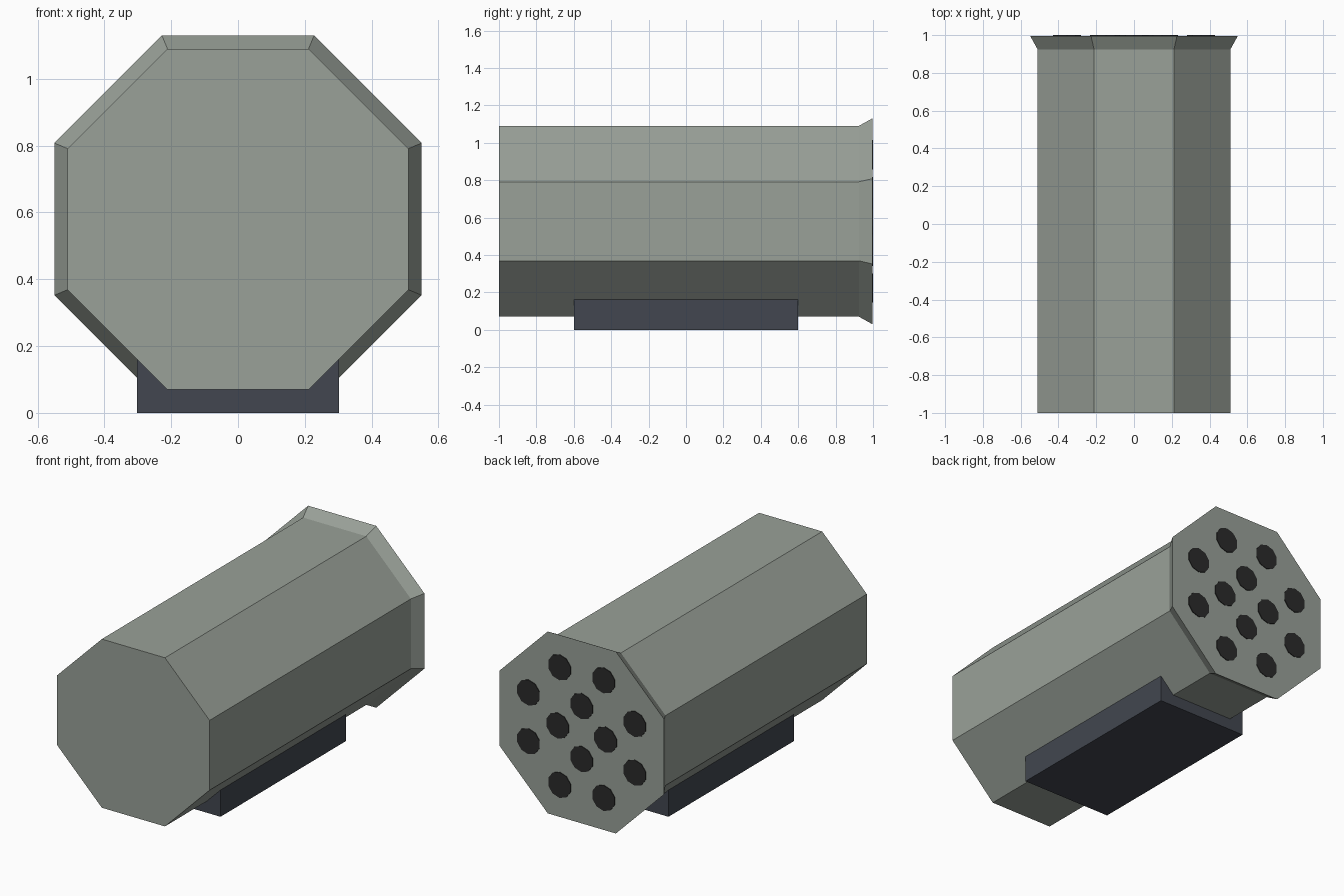
import bpy
import bmesh
from math import cos, sin, pi, radians

cube = bpy.data.objects.get("Cube")
if cube:
    bpy.data.objects.remove(cube, do_unlink=True)

AXIS_Z = 0.58   # height of the barrel axis
BACK = 0.996    # plane of the muzzle face


def material(name, rgb):
    mat = bpy.data.materials.new(name)
    mat.use_nodes = True
    mat.diffuse_color = (*rgb, 1)
    mat.node_tree.nodes["Principled BSDF"].inputs["Base Color"].default_value = (*rgb, 1)
    return mat


def loft(name, sides, stations, mat, cx=0, cz=AXIS_Z):
    """Closed prism along y; stations are (y, distance from axis to flat)."""
    bm = bmesh.new()
    rings = []
    for y, flat in stations:
        r = flat / cos(pi / sides)
        angles = [2 * pi * (i + 0.5) / sides for i in range(sides)]
        rings.append([bm.verts.new((cx + r * cos(a), y, cz + r * sin(a))) for a in angles])
    for a, b in zip(rings, rings[1:]):
        for i in range(sides):
            j = (i + 1) % sides
            bm.faces.new((a[i], a[j], b[j], b[i]))
    bm.faces.new(rings[0])
    bm.faces.new(rings[-1])
    bmesh.ops.recalc_face_normals(bm, faces=bm.faces)
    mesh = bpy.data.meshes.new(name)
    bm.to_mesh(mesh)
    bm.free()
    mesh.materials.append(mat)
    obj = bpy.data.objects.new(name, mesh)
    bpy.context.collection.objects.link(obj)
    return obj


grey_green = material("grey green paint", (0.32, 0.355, 0.315))
dark_slate = material("dark slate", (0.054, 0.062, 0.08))
black = material("tube black", (0.023, 0.023, 0.023))

# Octagonal barrel with a flared back rim
loft("barrel", 8, [(-1, 0.51), (0.924, 0.51), (BACK, 0.55)], grey_green)

# Launch tube openings: an outer ring of eight and an inner ring of four
for label, count, radius, start in (("outer", 8, 0.385, 22.5), ("inner", 4, 0.16, 0)):
    for i in range(count):
        a = radians(start) + 2 * pi * i / count
        loft(f"{label}_tube_{i + 1}", 10, [(BACK - 0.003, 0.074), (1, 0.074)], black,
             radius * cos(a), AXIS_Z + radius * sin(a))

# Mounting block under the barrel
bpy.ops.mesh.primitive_cube_add(size=1, location=(0, 0, 0.1))
mount = bpy.context.object
mount.name = "mounting_block"
mount.scale = (0.606, 1.2, 0.2)
bpy.ops.object.transform_apply(location=False, rotation=False, scale=True)
mount.data.materials.append(dark_slate)
